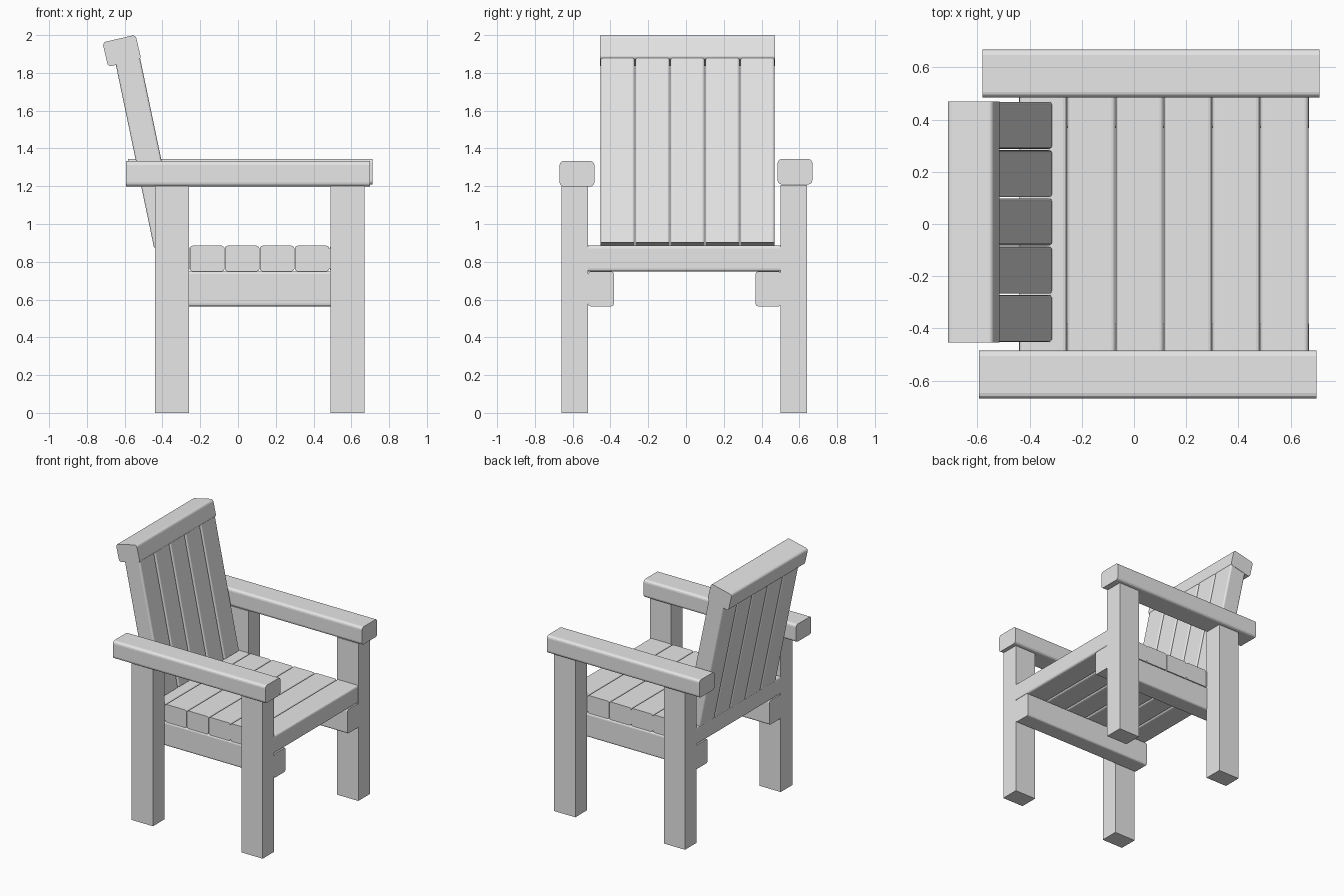
import bpy
import bmesh
import math
from mathutils import Matrix, Vector

if "Cube" in bpy.data.objects:
    bpy.data.objects.remove(bpy.data.objects["Cube"], do_unlink=True)

# One plain grey for all the timber
timber = bpy.data.materials.new("plain_grey")
timber.use_nodes = True
grey = (0.8, 0.8, 0.8, 1.0)
timber.diffuse_color = grey
timber.node_tree.nodes["Principled BSDF"].inputs["Base Color"].default_value = grey


def board(name, center, size, axis=0, ease=0.0, tilt=0.0):
    """Timber with the edges along its length (axis) rounded over, leaned back by tilt."""
    bm = bmesh.new()
    bmesh.ops.create_cube(bm, size=1.0)
    bmesh.ops.scale(bm, vec=Vector(size), verts=bm.verts)
    if ease:
        long_edges = [e for e in bm.edges
                      if abs(e.verts[0].co[axis] - e.verts[1].co[axis]) > 1e-4]
        bmesh.ops.bevel(bm, geom=long_edges, offset=ease, segments=3,
                        profile=0.5, affect='EDGES')
    bm.transform(Matrix.Rotation(-tilt, 4, 'Y'))
    mesh = bpy.data.meshes.new(name)
    bm.to_mesh(mesh)
    bm.free()
    mesh.materials.append(timber)
    obj = bpy.data.objects.new(name, mesh)
    obj.location = center
    bpy.context.collection.objects.link(obj)
    return obj


# Each side: two legs, an arm rest and a seat rail
for side, leg_y, arm_x, arm_y, arm_z, rail_y in (
        ("right", -0.588, 0.053, -0.577, 1.266, -0.45),
        ("left", 0.57, 0.065, 0.577, 1.277, 0.436)):
    for end, leg_x in (("front", 0.58), ("back", -0.35)):
        board(f"{end}_{side}_leg", (leg_x, leg_y, 0.603), (0.18, 0.14, 1.206))
    board(f"{side}_arm_rest", (arm_x, arm_y, arm_z), (1.293, 0.183, 0.135), 0, 0.02)
    board(f"{side}_seat_rail", (0.115, rail_y, 0.656), (1.11, 0.136, 0.184), 0, 0.014)

# Seat slats, running across between the legs
seat_pitch = 0.185
for i in range(6):
    board(f"seat_slat_{i + 1}", (-0.348 + i * seat_pitch, -0.009, 0.817),
          (seat_pitch - 0.002, 1.02, 0.136), 1, 0.015)

# Leaning back slats
lean = math.radians(11.8)
back_pitch = 0.185
for i in range(5):
    board(f"back_slat_{i + 1}", (-0.482, 0.008 + (i - 2) * back_pitch, 1.379),
          (0.133, back_pitch - 0.005, 1.0), 2, 0.012, lean)

# Cap rail over the back slats
board("back_cap_rail", (-0.615, 0.008, 1.917), (0.18, 0.925, 0.132), 1, 0.018,
      math.radians(13))
